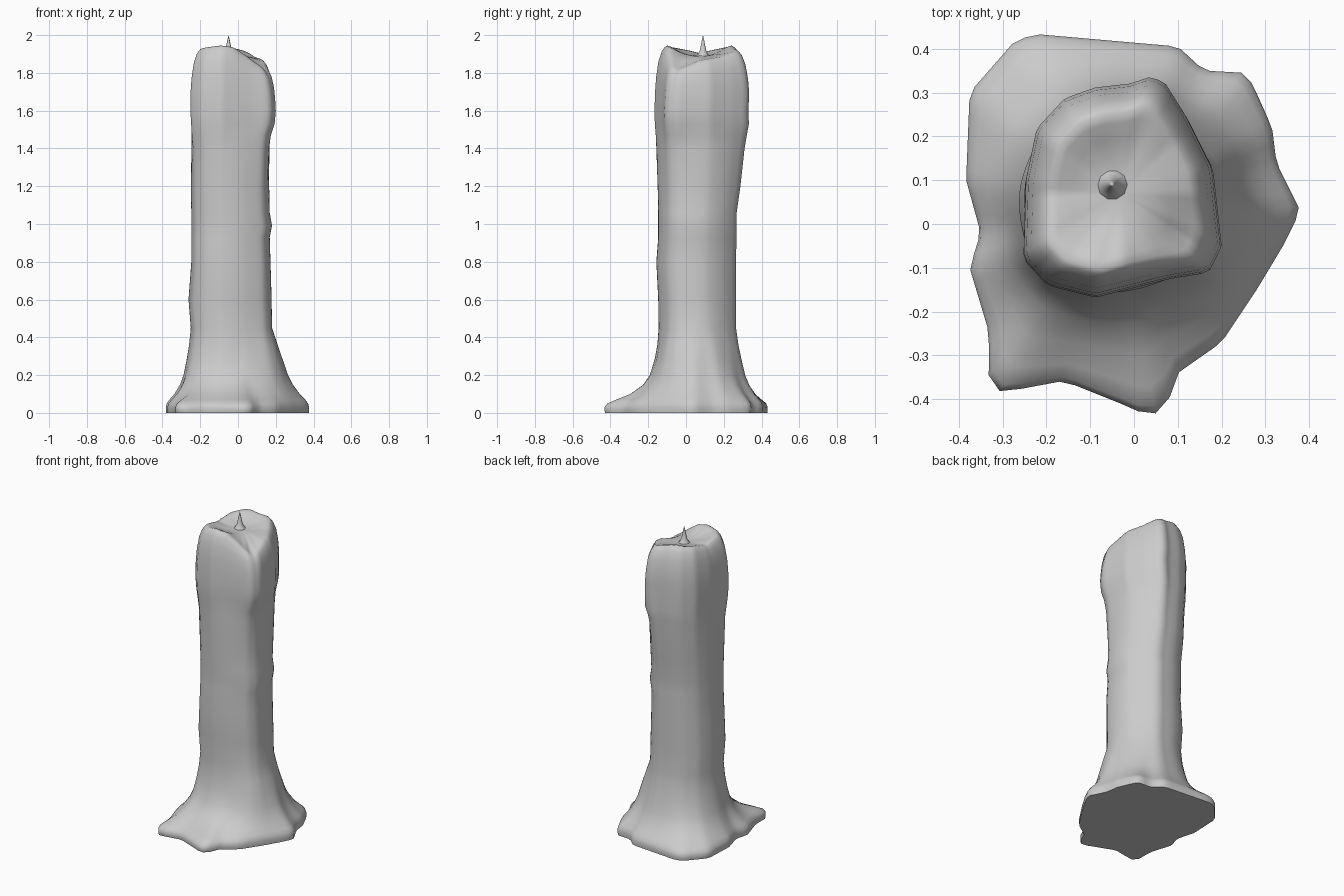
import bpy, bmesh, math

if "Cube" in bpy.data.objects:
    bpy.data.objects.remove(bpy.data.objects["Cube"])

CX, CY, N = -0.03, 0.07, 80

# puddle outline on the ground and outline of the swollen head (x, y)
PUDDLE = [(.38, .03), (.325, .14), (.315, .22), (.27, .32), (.25, .345), (.16, .35), (.10, .405),
          (-.22, .433), (-.27, .42), (-.375, .30), (-.383, .10), (-.35, -.02), (-.375, -.10),
          (-.33, -.25), (-.332, -.37), (-.30, -.384), (-.16, -.358), (-.03, -.41), (.02, -.432),
          (.055, -.432), (.08, -.40), (.10, -.34), (.20, -.27), (.28, -.15), (.34, -.05)]
HEAD = [(.18, .13), (.20, -.05), (.17, -.11), (.08, -.125), (-.09, -.168), (-.20, -.14),
        (-.255, -.08), (-.25, .10), (-.225, .22), (-.16, .29), (-.09, .315), (0, .325),
        (.03, .34), (.07, .33), (.12, .25)]
# rim height by angle in degrees
RIM = [(0, 1.865), (45, 1.885), (80, 1.925), (110, 1.945), (140, 1.93), (180, 1.905), (215, 1.93),
       (250, 1.945), (272, 1.935), (300, 1.885), (325, 1.82)]


def lookup(table, a):
    """Periodic linear interpolation over an angle table in degrees."""
    t = sorted(table)
    t = [(t[-1][0] - 360, t[-1][1])] + t + [(t[0][0] + 360, t[0][1])]
    for (a0, v0), (a1, v1) in zip(t, t[1:]):
        if a0 <= a <= a1:
            return v0 + (v1 - v0) * (a - a0) / max(a1 - a0, 1e-6)


def radius(outline, a):
    """Distance from the axis to a polygon outline along angle a."""
    dx, dy = math.cos(math.radians(a)), math.sin(math.radians(a))
    best = 0
    for i, p in enumerate(outline):
        q = outline[i - 1]
        px, py, ex, ey = p[0] - CX, p[1] - CY, q[0] - p[0], q[1] - p[1]
        den = dx * ey - dy * ex
        if abs(den) > 1e-9:
            r, s = (px * ey - py * ex) / den, (px * dy - py * dx) / den
            if r > 0 and -1e-6 <= s <= 1 + 1e-6:
                best = max(best, r)
    return best


def loft(name, rings, tip):
    """Skin a stack of rings, cap the bottom and close the top at a point."""
    bm = bmesh.new()
    loops = [[bm.verts.new(p) for p in ring] for ring in rings]
    n = len(loops[0])
    for lo, hi in zip(loops, loops[1:]):
        for i in range(n):
            j = (i + 1) % n
            bm.faces.new((lo[i], lo[j], hi[j], hi[i]))
    bm.faces.new(loops[0][::-1])
    top = bm.verts.new(tip)
    for i in range(n):
        bm.faces.new((loops[-1][i], loops[-1][(i + 1) % n], top))
    bmesh.ops.recalc_face_normals(bm, faces=bm.faces)
    me = bpy.data.meshes.new(name)
    bm.to_mesh(me)
    bm.free()
    ob = bpy.data.objects.new(name, me)
    bpy.context.collection.objects.link(ob)
    bpy.ops.object.select_all(action='DESELECT')
    ob.select_set(True)
    bpy.context.view_layer.objects.active = ob
    bpy.ops.object.shade_smooth_by_angle(angle=math.radians(60))
    return ob


angles = [360 * i / N for i in range(N)]
dirs = [(math.cos(math.radians(a)), math.sin(math.radians(a))) for a in angles]
head = [radius(HEAD, a) for a in angles]
puddle = [radius(PUDDLE, a) for a in angles]
rim = [lookup(RIM, a) for a in angles]


def fit(radii, x0, x1, y0, y1):
    """Stretch an outline so that it fills the given extents."""
    xs = [r * d[0] for r, d in zip(radii, dirs)]
    ys = [r * d[1] for r, d in zip(radii, dirs)]
    sx, sy = (x1 - x0) / (max(xs) - min(xs)), (y1 - y0) / (max(ys) - min(ys))
    return [(x0 + (x - min(xs)) * sx, y0 + (y - min(ys)) * sy) for x, y in zip(xs, ys)]


rings = []
# flared puddle: (height, share of puddle outline), fuller on the right side
shaft = [.35 * h + .65 * .21 for h in head]
foot = fit(shaft, -.25, .18, -.145, .265)
for z, w in [(0, .99), (.012, 1), (.03, 1), (.05, .96), (.07, .84), (.10, .63), (.15, .40),
             (.20, .26), (.28, .14), (.36, .05)]:
    ring = []
    for (fx, fy), r, h, d in zip(foot, puddle, shaft, dirs):
        k = w ** max(.6, 1 + 3 * (r - h - .17) - .45 * max(0, d[0]) ** 2)
        ring.append((fx + (CX + r * d[0] - fx) * k, fy + (CY + r * d[1] - fy) * k, z))
    rings.append(ring)

# shaft: height, x and y extents, share of head outline
for z, x0, x1, y0, y1, m in [
        (.45, -.25, .18, -.145, .265, .35), (.6, -.262, .178, -.147, .265, .35),
        (.8, -.247, .172, -.157, .265, .35), (.93, -.247, .168, -.147, .267, .35),
        (.99, -.247, .18, -.147, .268, .35), (1.06, -.247, .168, -.147, .268, .35),
        (1.2, -.25, .165, -.15, .288, .4), (1.4, -.246, .166, -.157, .31, .6),
        (1.47, -.247, .174, -.16, .322, .8), (1.53, -.248, .194, -.165, .333, 1),
        (1.6, -.252, .2, -.167, .33, 1)]:
    pts = fit([m * h + (1 - m) * .21 for h in head], x0, x1, y0, y1)
    rings.append([(x, y, z) for x, y in pts])

# head closing over the rim, then the shallow melted bowl
for z, s in [(1.70, .985), (1.78, .96), (1.86, .91), (1.91, .84), (1.932, .78), (1.94, .73)]:
    rings.append([(CX + h * s * d[0], CY + h * s * d[1], 1.6 + (z - 1.6) * (H - 1.6) / .34)
                  for h, d, H in zip(head, dirs, rim)])
for s, k in [(.64, .88), (.5, .5), (.35, .2), (.2, .04)]:
    rings.append([(CX + h * s * d[0], CY + h * s * d[1], 1.892 + (H - 1.892) * k)
                  for h, d, H in zip(head, dirs, rim)])
loft("wax_body", rings, (CX, CY, 1.892))

# wick
wick = [[(-.05 + r * math.cos(i * math.pi / 5), .09 + r * math.sin(i * math.pi / 5), z)
         for i in range(10)]
        for z, r in [(1.88, .045), (1.90, .028), (1.92, .017), (1.95, .011), (1.98, .005)]]
loft("wick", wick, (-.05, .09, 2.0))
